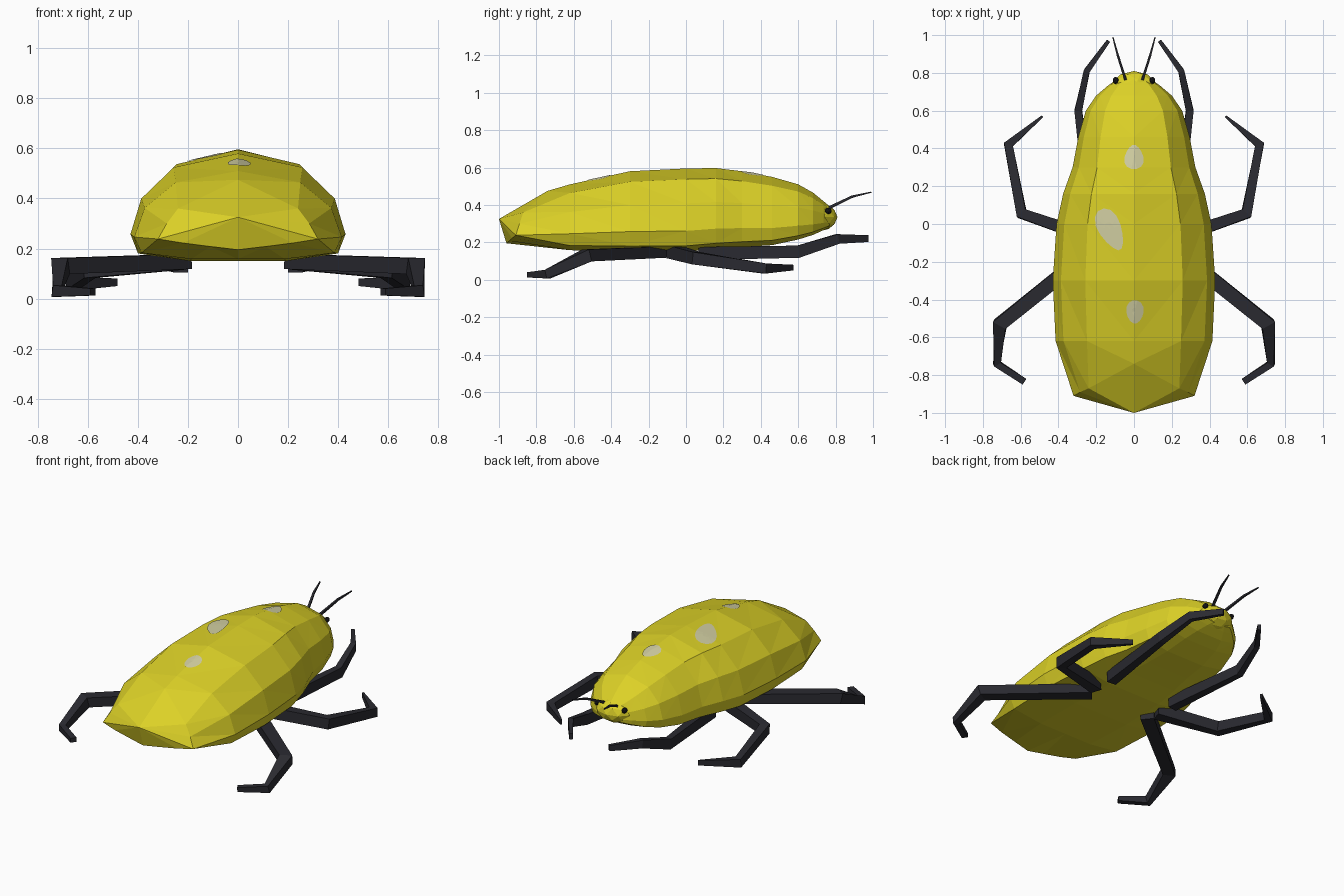
import bpy, bmesh, math
from mathutils import Vector, Matrix
from mathutils.bvhtree import BVHTree

if "Cube" in bpy.data.objects:
    bpy.data.objects.remove(bpy.data.objects["Cube"])


def material(name, rgb):
    m = bpy.data.materials.new(name)
    m.diffuse_color = (*rgb, 1)
    m.use_nodes = True
    m.node_tree.nodes["Principled BSDF"].inputs["Base Color"].default_value = m.diffuse_color
    return m


YELLOW = material("yellow shell", (0.72, 0.64, 0.02))
DARK = material("dark limbs", (0.023, 0.023, 0.03))
BLACK = material("eye black", (0.006, 0.006, 0.007))
PALE = material("pale spot", (0.64, 0.62, 0.36))


def finish(bm, name, mat):
    bmesh.ops.recalc_face_normals(bm, faces=bm.faces)
    me = bpy.data.meshes.new(name)
    bm.to_mesh(me)
    bm.free()
    me.materials.append(mat)
    ob = bpy.data.objects.new(name, me)
    bpy.context.collection.objects.link(ob)
    return ob


def bridge(bm, a, b):
    n = len(a)
    for i in range(n):
        bm.faces.new((a[i], a[(i + 1) % n], b[(i + 1) % n], b[i]))


def fan(bm, ring, point):
    p = bm.verts.new(point)
    n = len(ring)
    for i in range(n):
        bm.faces.new((ring[i], ring[(i + 1) % n], p))


def mirrored_ring(bm, half):
    pts = half + [(-x, y, z) for x, y, z in half[-2:0:-1]]
    return [bm.verts.new(p) for p in pts]


# Body: half sections lofted from tail to head
SECTION = [(0, 1), (.6, .87), (.9, .58), (1, .25), (.93, .07), (.45, 0), (0, 0)]
TAIL = [(0, -.74, .475), (.24, -.87, .36), (.285, -.89, .30), (.32, -.91, .238),
        (.22, -.93, .222), (.11, -.945, .208), (0, -.96, .195)]
STATIONS = [  # y, half width, bottom, top
    (-.62, .415, .158, .51), (-.30, .43, .15, .58), (0, .41, .15, .595),
    (.16, .375, .165, .597), (.30, .325, .175, .58), (.46, .295, .185, .55),
    (.60, .255, .215, .51), (.68, .20, .24, .465), (.735, .135, .265, .42),
    (.765, .09, .28, .395)]
bm = bmesh.new()
rings = [mirrored_ring(bm, TAIL)]
for y, w, lo, hi in STATIONS:
    rings.append(mirrored_ring(bm, [(w * u, y, lo + (hi - lo) * v) for u, v in SECTION]))
for a, b in zip(rings, rings[1:]):
    bridge(bm, a, b)
fan(bm, rings[0], (0, -1, .325))
fan(bm, rings[-1], (0, .785, .34))
bmesh.ops.triangulate(bm, faces=bm.faces)
tree = BVHTree.FromBMesh(bm)
finish(bm, "body", YELLOW)


def ball(name, centre, radii, mat, level):
    bm = bmesh.new()
    bmesh.ops.create_icosphere(bm, subdivisions=level, radius=1,
                               matrix=Matrix.Translation(centre) @ Matrix.Diagonal((*radii, 1)))
    return finish(bm, name, mat)


# Head and eyes
ball("head", (0, .715, .335), (.125, .095, .075), YELLOW, 2)
for side, s in (("left", -1), ("right", 1)):
    ball(side + "_eye", (s * .097, .76, .368), (.016, .019, .017), BLACK, 2)


# Pale spots: thin patches draped over the back
def spot(name, cx, cy, rx, ry, tilt, taper):
    bm = bmesh.new()

    def drape(x, y):
        hit = tree.ray_cast(Vector((x, y, 2)), Vector((0, 0, -1)))
        return hit[0] + Vector((0, 0, .004))

    loops = []
    for k in (1, .7, .35):
        loop = []
        for i in range(14):
            a = math.tau * i / 14
            v = math.sin(a)
            u = math.cos(a) * (1 - taper * v)
            x, y = rx * u * k, ry * v * k
            c, s = math.cos(tilt), math.sin(tilt)
            loop.append(bm.verts.new(drape(cx + x * c - y * s, cy + x * s + y * c)))
        loops.append(loop)
    for a, b in zip(loops, loops[1:]):
        bridge(bm, a, b)
    fan(bm, loops[-1], drape(cx, cy))
    ob = finish(bm, name, PALE)
    if sum(p.normal.z for p in ob.data.polygons) < 0:
        ob.data.flip_normals()


spot("front_spot", 0, .355, .05, .065, 0, .3)
spot("middle_spot", -.125, -.03, .06, .12, .45, -.3)
spot("rear_spot", .005, -.465, .046, .062, 0, -.15)


# Square-section limbs swept along a bent path
def limb(name, path, sizes, mat):
    pts = [Vector(p) for p in path]
    bm = bmesh.new()
    rings = []
    for i, p in enumerate(pts):
        d1 = (p - pts[max(i - 1, 0)]).normalized()
        d2 = (pts[min(i + 1, len(pts) - 1)] - p).normalized()
        t = (d1 + d2).normalized()
        side = t.cross(Vector((0, 0, 1))).normalized()
        up = side.cross(t)
        w, h = sizes[i]
        rings.append([bm.verts.new(p + side * w * a + up * h * b)
                      for a, b in ((1, 1), (-1, 1), (-1, -1), (1, -1))])
    for a, b in zip(rings, rings[1:]):
        bridge(bm, a, b)
    bm.faces.new(rings[0])
    bm.faces.new(rings[-1])
    finish(bm, name, mat)


LIMBS = {
    "front_leg": ([(.23, .07, .14), (.295, .60, .15), (.25, .81, .218), (.135, .97, .22)],
                  [(.03, .035), (.02, .033), (.016, .026), (.01, .018)]),
    "middle_leg": ([(.23, -.07, .15), (.595, .055, .115), (.665, .42, .06), (.485, .57, .065)],
                   [(.035, .035), (.03, .033), (.025, .027), (.006, .015)]),
    "rear_leg": ([(.21, -.13, .148), (.71, -.53, .13), (.725, -.74, .03), (.58, -.835, .026)],
                 [(.04, .03), (.038, .033), (.02, .024), (.018, .014)]),
    "antenna": ([(.045, .765, .385), (.085, .89, .445), (.112, .99, .468)],
                [(.007, .007), (.006, .006), (.003, .003)]),
}
for part, (path, sizes) in LIMBS.items():
    for side, s in (("left", -1), ("right", 1)):
        limb(side + "_" + part, [(s * x, y, z) for x, y, z in path], sizes, DARK)
